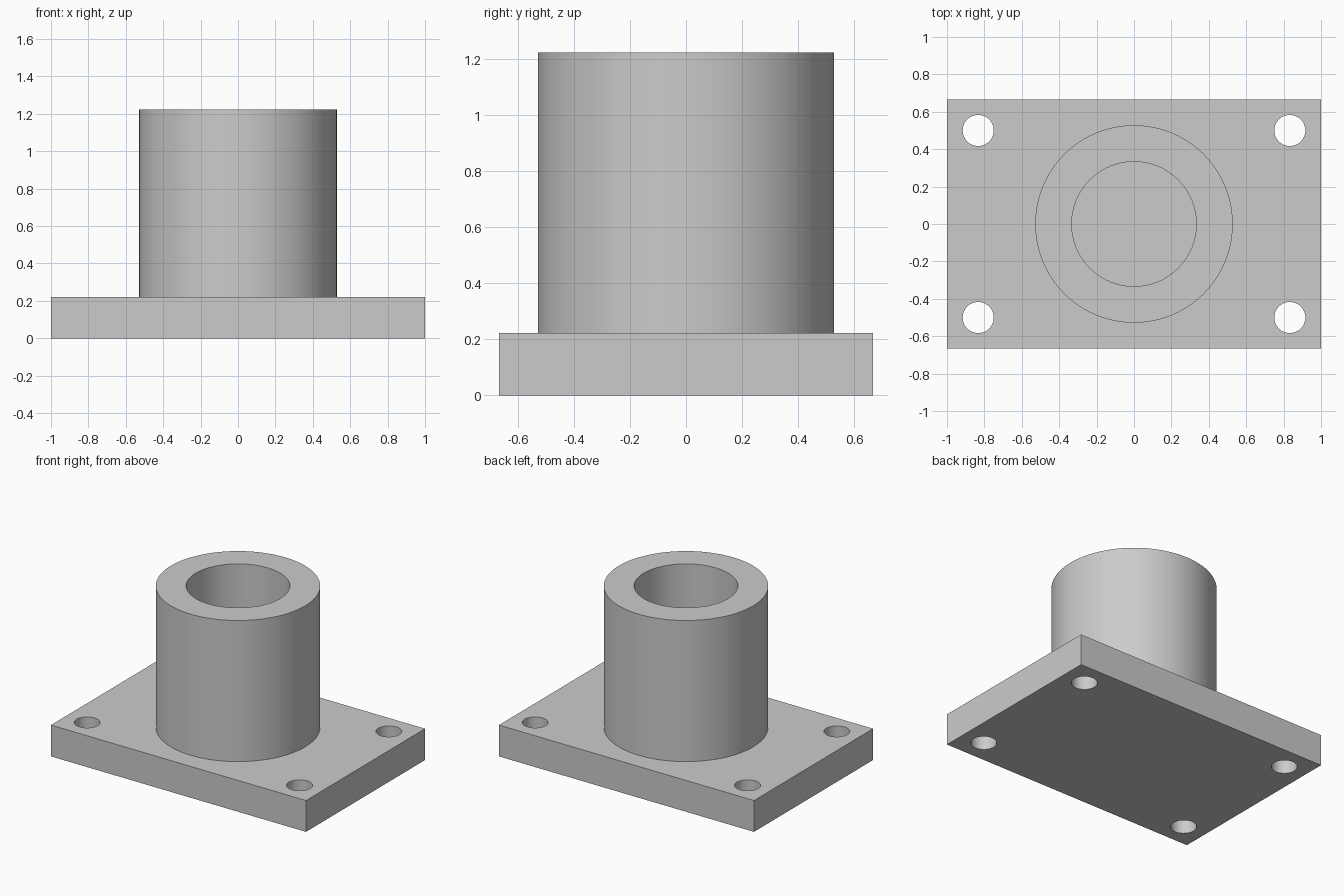
import bpy
import bmesh
from math import radians, tau
from mathutils import Vector

cube = bpy.data.objects.get("Cube")
if cube:
    bpy.data.objects.remove(cube, do_unlink=True)

LENGTH, WIDTH, THICK = 2.0, 1.333, 0.222
TOP = 1.222
OUTER_R, BORE_R = 0.528, 0.333
HOLE_R, HOLE_X, HOLE_Y = 0.083, 0.833, 0.5

metal = bpy.data.materials.new("light_grey_metal")
metal.use_nodes = True
grey = (0.6, 0.6, 0.6, 1)
metal.diffuse_color = grey
metal.node_tree.nodes["Principled BSDF"].inputs["Base Color"].default_value = grey


def smooth(obj):
    bpy.ops.object.select_all(action='DESELECT')
    obj.select_set(True)
    bpy.context.view_layer.objects.active = obj
    bpy.ops.object.shade_smooth_by_angle(angle=radians(30))


# Base plate
bpy.ops.mesh.primitive_cube_add(size=1, location=(0, 0, THICK / 2))
plate = bpy.context.object
plate.name = "base_plate"
plate.scale = (LENGTH, WIDTH, THICK)
bpy.ops.object.transform_apply(location=True, rotation=False, scale=True)
plate.data.materials.append(metal)

# Four bolt holes through the plate corners
for sx in (-1, 1):
    for sy in (-1, 1):
        bpy.ops.mesh.primitive_cylinder_add(
            vertices=48, radius=HOLE_R, depth=THICK * 3,
            location=(sx * HOLE_X, sy * HOLE_Y, THICK / 2))
        cutter = bpy.context.object
        cutter.name = "bolt_hole_cutter"
        cutter.hide_render = True
        cutter.data.materials.append(metal)
        cut = plate.modifiers.new("bolt_hole", 'BOOLEAN')
        cut.operation = 'DIFFERENCE'
        cut.solver = 'EXACT'
        cut.object = cutter
        bpy.context.view_layer.objects.active = plate
        bpy.ops.object.modifier_apply(modifier=cut.name)
        bpy.data.objects.remove(cutter, do_unlink=True)
smooth(plate)

# Upright sleeve: a turned profile whose bore ends on the plate
bm = bmesh.new()
profile = [(OUTER_R, THICK), (OUTER_R, TOP), (BORE_R, TOP), (BORE_R, THICK)]
verts = [bm.verts.new((r, 0, z)) for r, z in profile]
edges = [bm.edges.new(pair) for pair in zip(verts, verts[1:])]
bmesh.ops.spin(bm, geom=verts + edges, cent=Vector(), axis=(0, 0, 1),
               angle=tau, steps=96, use_merge=True)
bmesh.ops.remove_doubles(bm, verts=bm.verts, dist=0.0001)
bmesh.ops.recalc_face_normals(bm, faces=bm.faces)
bm.faces.ensure_lookup_table()
# Open shell: make sure the rim faces upward
rim = max(bm.faces, key=lambda f: f.calc_center_median().z)
if rim.normal.z < 0:
    bmesh.ops.reverse_faces(bm, faces=bm.faces)
mesh = bpy.data.meshes.new("sleeve")
bm.to_mesh(mesh)
bm.free()
mesh.materials.append(metal)
sleeve = bpy.data.objects.new("sleeve", mesh)
bpy.context.collection.objects.link(sleeve)
smooth(sleeve)
